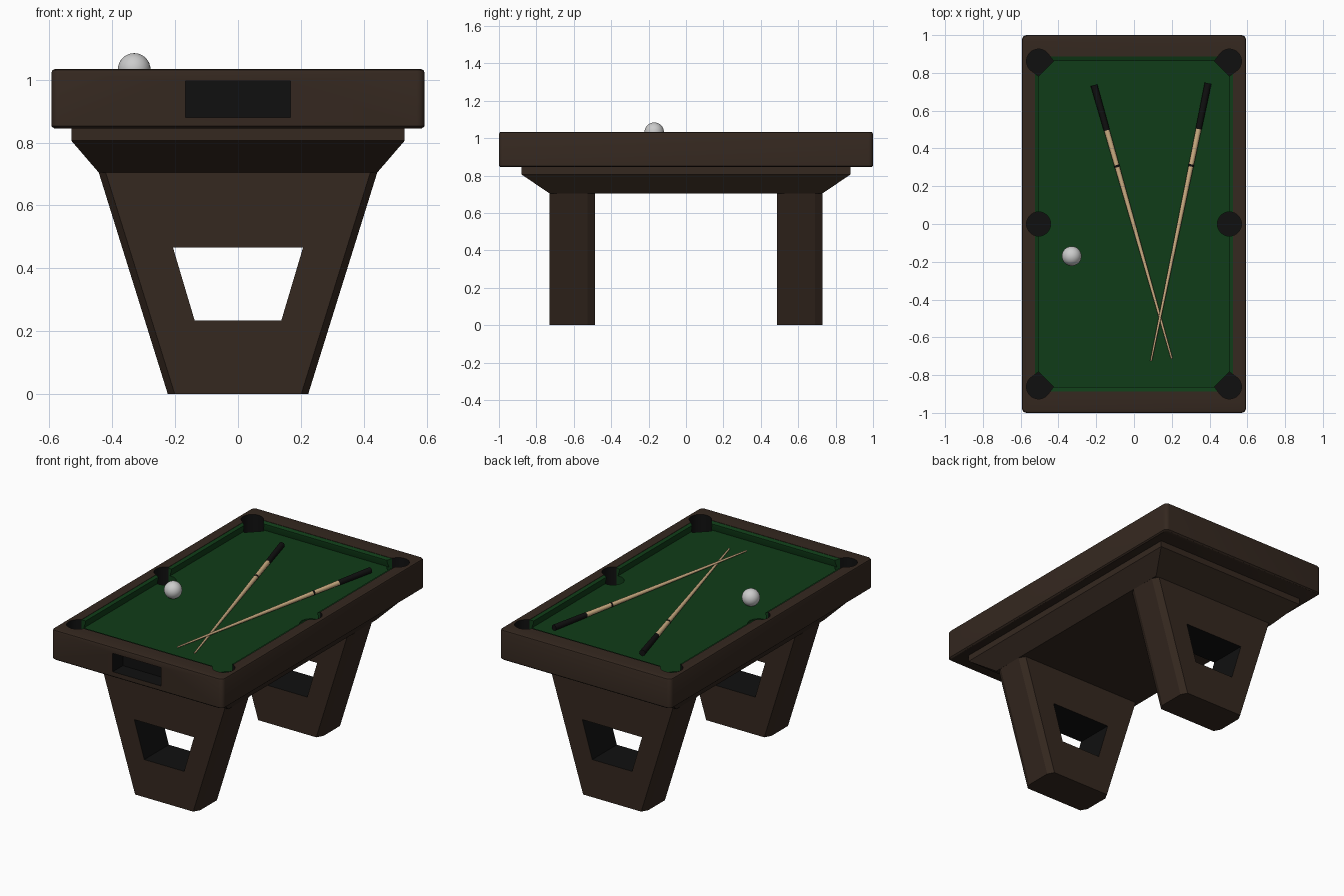
import bpy, bmesh
from math import sin, cos, pi, radians
from mathutils import Vector

if "Cube" in bpy.data.objects:
    bpy.data.objects.remove(bpy.data.objects["Cube"])


def material(name, rgb):
    m = bpy.data.materials.new(name)
    m.diffuse_color = (*rgb, 1)
    m.use_nodes = True
    m.node_tree.nodes["Principled BSDF"].inputs["Base Color"].default_value = m.diffuse_color
    return m


wood = material("dark_wood", (0.035, 0.021, 0.014))
black = material("black", (0.005, 0.005, 0.005))
green = material("green_felt", (0.005, 0.045, 0.009))
maple = material("pale_wood", (0.62, 0.43, 0.23))


def loft(name, solids, mats, index=0):
    """Each solid is a list of cross-sections, skinned and capped."""
    bm = bmesh.new()
    for sections in solids:
        rings = [[bm.verts.new(p) for p in s] for s in sections]
        n = len(rings[0])
        for a, b in zip(rings, rings[1:]):
            for i in range(n):
                j = (i + 1) % n
                bm.faces.new((a[i], a[j], b[j], b[i]))
        bm.faces.new(rings[0])
        bm.faces.new(rings[-1])
    bmesh.ops.recalc_face_normals(bm, faces=bm.faces)
    for f in bm.faces:
        f.material_index = index
    me = bpy.data.meshes.new(name)
    bm.to_mesh(me)
    bm.free()
    ob = bpy.data.objects.new(name, me)
    bpy.context.collection.objects.link(ob)
    for m in mats:
        me.materials.append(m)
    return ob


def activate(ob):
    bpy.ops.object.select_all(action='DESELECT')
    ob.select_set(True)
    bpy.context.view_layer.objects.active = ob


def cut(ob, cutter):
    mod = ob.modifiers.new("cut", 'BOOLEAN')
    mod.operation = 'DIFFERENCE'
    mod.solver = 'EXACT'
    mod.object = cutter
    activate(ob)
    bpy.ops.object.modifier_apply(modifier=mod.name)


def smooth(ob, angle=35):
    activate(ob)
    bpy.ops.object.shade_smooth_by_angle(angle=radians(angle))


def rect(hx, hy, z):
    return [(-hx, -hy, z), (hx, -hy, z), (hx, hy, z), (-hx, hy, z)]


def rounded(hx, hy, z, r=0.025, steps=5):
    pts = []
    for q, (sx, sy) in enumerate([(1, 1), (-1, 1), (-1, -1), (1, -1)]):
        for k in range(steps + 1):
            a = (q + k / steps) * pi / 2
            pts.append((sx * (hx - r) + r * cos(a), sy * (hy - r) + r * sin(a), z))
    return pts


def pocket(cx, cy, z0, z1, r=0.064):
    """Round side pocket, or a corner pocket with a flared mouth."""
    sx = 1 if cx > 0 else -1
    if cy == 0:
        flat = [(r * cos(k * pi / 16), r * sin(k * pi / 16)) for k in range(32)]
    else:
        sy = 1 if cy > 0 else -1
        flat = [(-0.08 * sx, 0)]
        for k in range(21):
            a = radians(150 - k * 210 / 20)
            flat.append((sx * r * cos(a), sy * r * sin(a)))
        flat.append((0, -0.08 * sy))
    return [[(cx + x, cy + y, z) for x, y in flat] for z in (z0, z1)]


# table frame with bed opening, pockets and ball tray
frame = loft("table_frame", [[rounded(0.585, 0.992, 0.845), rounded(0.593, 1.0, 0.852),
                              rounded(0.593, 1.0, 1.022), rounded(0.590, 0.997, 1.030),
                              rounded(0.583, 0.990, 1.033)]], [wood, black])
# felt bed and cushions as one lofted shell
bed = loft("felt_bed", [[rect(0.525, 0.887, 0.90), rect(0.525, 0.887, 1.031),
                         rect(0.506, 0.864, 1.024), rect(0.506, 0.864, 1.014),
                         rect(0.515, 0.873, 0.98)]], [green])
opening = loft("opening_cutter", [[rect(0.525, 0.887, 0.895), rect(0.525, 0.887, 1.2)]], [wood, black])
spots = [(sx * 0.505, y) for sx in (-1, 1) for y in (-0.862, 0, 0.862)]
holes = loft("pocket_cutter", [pocket(x, y, 0.87, 1.2) for x, y in spots], [wood, black], 1)
bed_holes = loft("bed_pocket_cutter", [pocket(x, y, 0.85, 1.2) for x, y in spots], [green])
tray = loft("tray_cutter", [[[(x, y, z) for x, z in ((-0.167, 0.88), (0.167, 0.88), (0.167, 0.995), (-0.167, 0.995))]
                             for y in (-1.1, -0.90)]], [wood, black], 1)
cut(frame, opening)
cut(frame, holes)
cut(frame, tray)
cut(bed, bed_holes)
smooth(frame)
smooth(bed, 25)

# tapered apron
loft("apron", [[rect(0.53, 0.88, 0.855), rect(0.53, 0.88, 0.806), rect(0.443, 0.73, 0.705)]], [wood])


# legs: chamfered tapered slabs with a trapezoid window
def leg_section(hx, z, y0, y1, cx=0.022, cy=0.04):
    return [(-hx + cx, y0, z), (hx - cx, y0, z), (hx, y0 + cy, z), (hx, y1 - cy, z),
            (hx - cx, y1, z), (-hx + cx, y1, z), (-hx, y1 - cy, z), (-hx, y0 + cy, z)]


window = loft("window_cutter", [[[(x, y, z) for x, z in ((-0.138, 0.235), (0.138, 0.235), (0.207, 0.467), (-0.207, 0.467))]
                                 for y in (-1.2, 1.2)]], [wood, black], 1)
for name, y0, y1 in (("front_leg", -0.73, -0.487), ("back_leg", 0.487, 0.73)):
    leg = loft(name, [[leg_section(0.223, 0, y0, y1), leg_section(0.443, 0.706, y0, y1)]], [wood, black])
    cut(leg, window)

for c in (opening, holes, bed_holes, tray, window):
    bpy.data.objects.remove(c)


# cue sticks: grip, joint ring and shaft along one taper
def cue(name, butt, tip):
    butt, tip = Vector(butt), Vector(tip)
    d = (tip - butt).normalized()
    u = d.cross(Vector((0, 0, 1))).normalized()
    v = u.cross(d)

    def ring(t, extra=0):
        c, r = butt.lerp(tip, t), 0.017 - 0.012 * t + extra
        return [c + r * (cos(k * pi / 8) * u + sin(k * pi / 8) * v) for k in range(16)]

    for part, t0, t1, extra, mat in (("grip", 0, 0.165, 0.001, black), ("shaft", 0.165, 1, 0, maple),
                                     ("joint", 0.292, 0.300, 0.001, black)):
        smooth(loft(f"{name}_{part}", [[ring(t0, extra), ring(t1, extra)]], [mat]))


cue("left_cue", (-0.212, 0.735, 0.998), (0.20, -0.713, 0.986))
cue("right_cue", (0.392, 0.745, 0.998), (0.09, -0.725, 0.998))

# cue ball
bpy.ops.mesh.primitive_uv_sphere_add(segments=32, ring_count=16, radius=0.052, location=(-0.33, -0.17, 1.032))
bpy.context.object.name = "ball"
bpy.ops.object.shade_smooth()
